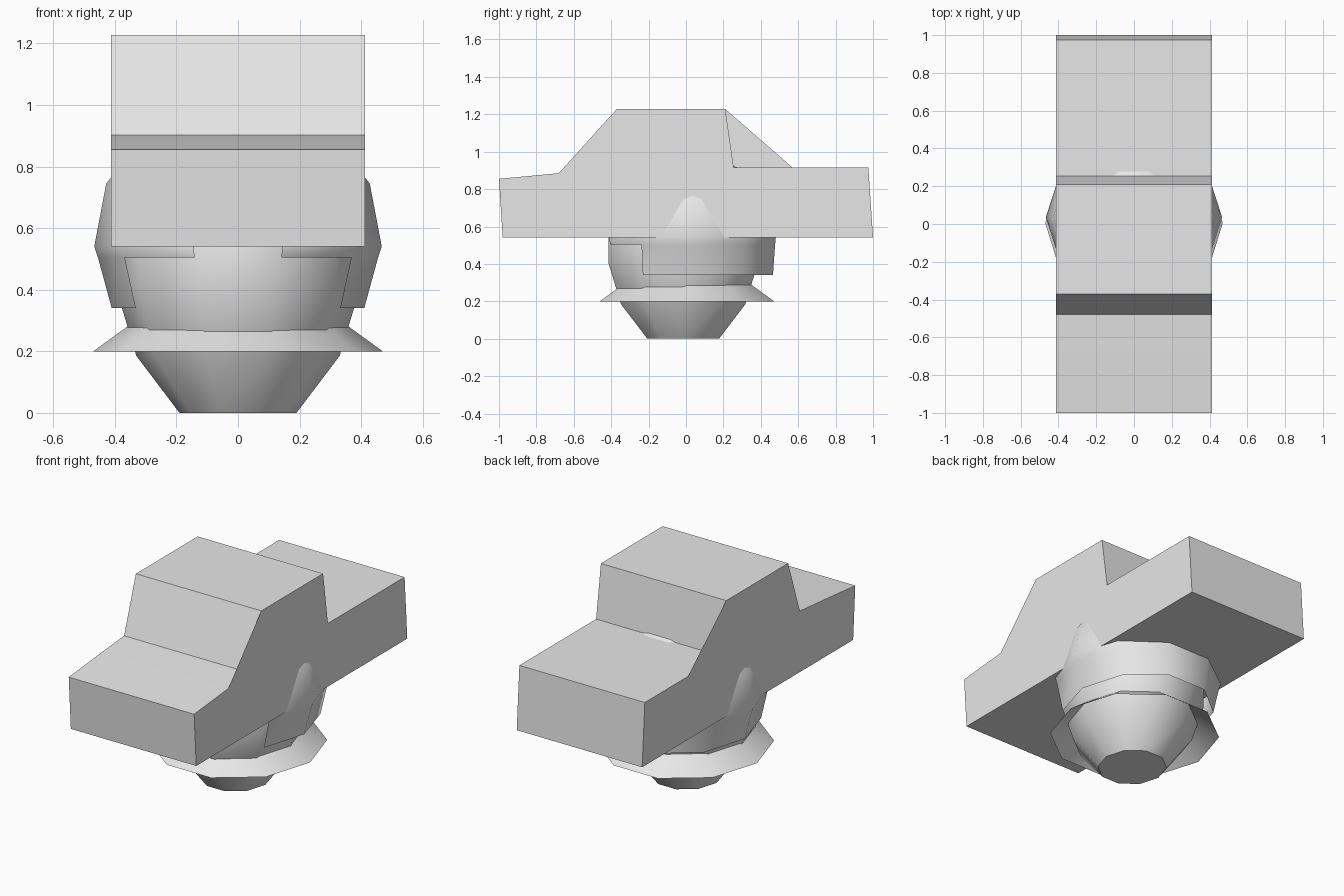
import bpy, bmesh, math

cube = bpy.data.objects.get("Cube")
if cube:
    bpy.data.objects.remove(cube, do_unlink=True)

SIDES = 10

gray = bpy.data.materials.new("plain_gray")
gray.use_nodes = True
gray.diffuse_color = (0.8, 0.8, 0.8, 1)
gray.node_tree.nodes["Principled BSDF"].inputs["Base Color"].default_value = (0.8, 0.8, 0.8, 1)


def finish(bm, name, smooth=False):
    """Turn a bmesh into a linked object with the shared material."""
    mesh = bpy.data.meshes.new(name)
    bm.to_mesh(mesh)
    bm.free()
    mesh.materials.append(gray)
    obj = bpy.data.objects.new(name, mesh)
    bpy.context.collection.objects.link(obj)
    if smooth:
        bpy.ops.object.select_all(action='DESELECT')
        obj.select_set(True)
        bpy.context.view_layer.objects.active = obj
        bpy.ops.object.shade_smooth_by_angle(angle=math.radians(50))
    return obj


def lathe(name, rings, y_mid, cap_bottom=False, cap_top=False, skip=None):
    """Stack ten-sided oval rings (z, x radius, y radius); skip leaves faces out."""
    bm = bmesh.new()
    loops = []
    for z, rx, ry in rings:
        loop = []
        for k in range(SIDES):
            a = math.tau * k / SIDES
            loop.append(bm.verts.new((rx * math.cos(a), y_mid + ry * math.sin(a), z)))
        loops.append(loop)
    for row, (low, high) in enumerate(zip(loops, loops[1:])):
        for k in range(SIDES):
            n = (k + 1) % SIDES
            if not (skip and skip(row, k)):
                bm.faces.new((low[k], low[n], high[n], high[k]))
    if cap_bottom:
        bm.faces.new(loops[0][::-1])
    if cap_top:
        bm.faces.new(loops[-1])
    # drop points left loose by skipped faces
    bmesh.ops.delete(bm, geom=[v for v in bm.verts if not v.link_faces], context='VERTS')
    return finish(bm, name, smooth=True)


# Car body: side profile (y, z) swept across the width
profile = [(-0.98, 0.54), (1.0, 0.54), (0.975, 0.915), (0.57, 0.915), (0.255, 0.915),
           (0.21, 1.228), (-0.37, 1.228), (-0.48, 0.902), (-0.68, 0.885), (-1.0, 0.855)]
REAR_CORNER, FRONT_CORNER = 4, 7
HALF_WIDTH = 0.412
bm = bmesh.new()
right = [bm.verts.new((-HALF_WIDTH, y, z)) for y, z in profile]
left = [bm.verts.new((HALF_WIDTH, y, z)) for y, z in profile]
for i in range(len(profile)):
    j = (i + 1) % len(profile)
    bm.faces.new((left[i], right[i], right[j], left[j]))
# each side panel bridges one inner corner: front on the left, rear on the right
bm.faces.new([v for i, v in enumerate(left) if i != FRONT_CORNER])
bm.faces.new([v for i, v in enumerate(right) if i != REAR_CORNER][::-1])
finish(bm, "car_body")

# Head with a flat chin
head_rings = [(0.0, 0.19), (0.185, 0.33), (0.4, 0.395), (0.6, 0.395), (0.8, 0.31), (0.9, 0.16)]
lathe("head", [(z, r, r * 1.06) for z, r in head_rings], -0.015, True, True)

# Flared collar around the jaw
lathe("collar", [(0.2, 0.47, 0.49), (0.28, 0.36, 0.375), (0.36, 0.25, 0.26)], 0.005)


# Helmet shell with a face opening and a small raised notch at the brow
def face_opening(row, k):
    return (row == 0 and k in (6, 7, 8)) or (row == 1 and k == 7)


lathe("helmet", [(0.34, 0.41, 0.452), (0.505, 0.455, 0.464), (0.54, 0.467, 0.468),
                 (0.745, 0.428, 0.43), (0.9, 0.3, 0.3), (0.96, 0.12, 0.12)],
      0.035, cap_top=True, skip=face_opening)
